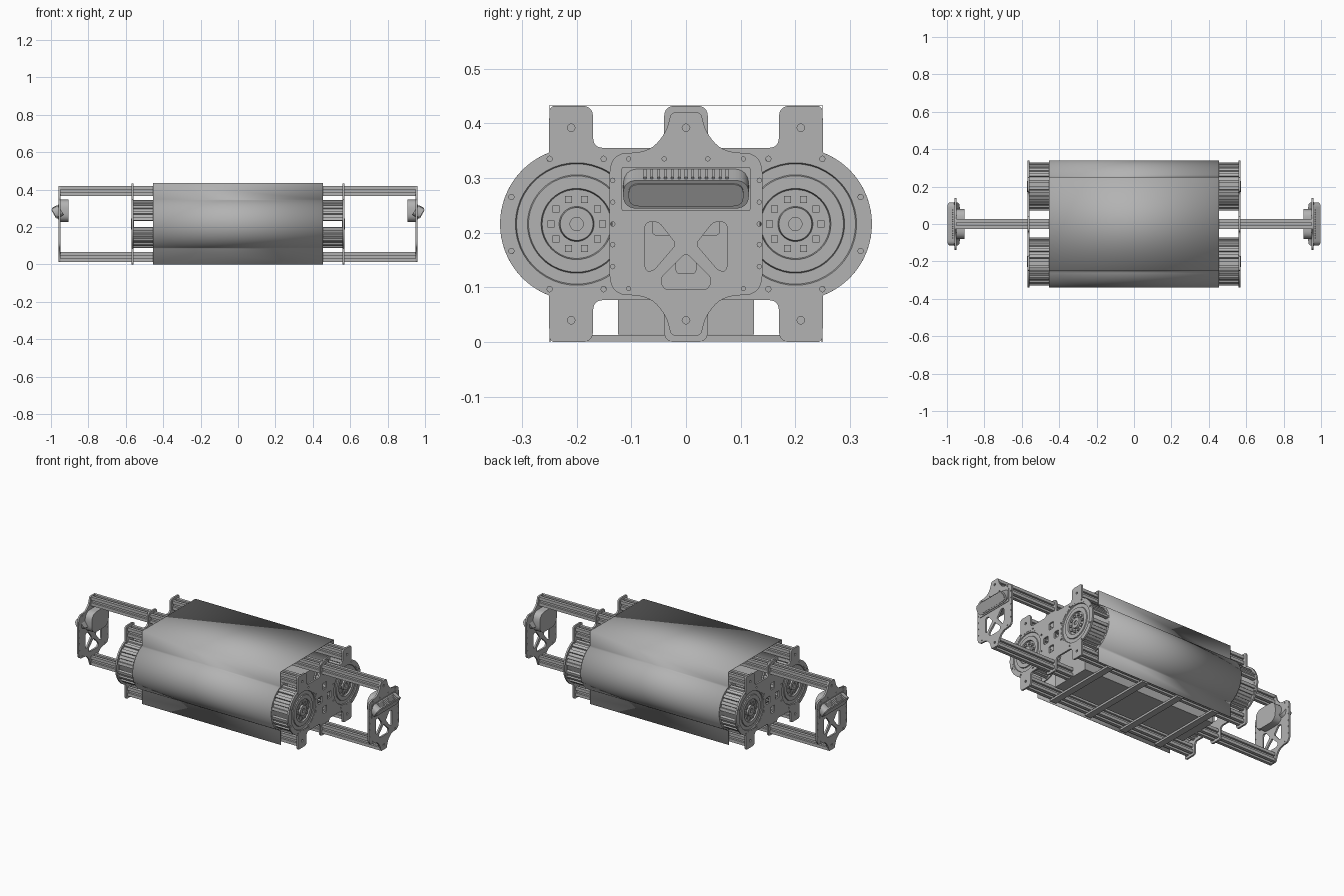
import bpy, bmesh
from math import sin, cos, pi, radians
from mathutils import Matrix, Vector

cube = bpy.data.objects.get("Cube")
if cube:
    bpy.data.objects.remove(cube, do_unlink=True)

grey = bpy.data.materials.new("metal_grey")
grey.use_nodes = True
colour = (0.45, 0.45, 0.45, 1)
grey.diffuse_color = colour
grey.node_tree.nodes["Principled BSDF"].inputs["Base Color"].default_value = colour

MID = 0.216          # height of the drum axes
DRUM_Y = 0.2         # distance of the drum axes from the centre
X_AXIS_UP = Matrix(((0, 0, 1, 0), (1, 0, 0, 0), (0, 1, 0, 0), (0, 0, 0, 1)))


def add(name, mesh, smooth=True):
    mesh.materials.clear()
    mesh.materials.append(grey)
    if smooth:
        mesh.shade_smooth()
        mesh.set_sharp_from_angle(angle=radians(30))
    obj = bpy.data.objects.new(name, mesh)
    bpy.context.collection.objects.link(obj)
    return obj


def from_bmesh(name, bm, smooth=True):
    mesh = bpy.data.meshes.new(name)
    bmesh.ops.recalc_face_normals(bm, faces=bm.faces)
    bm.to_mesh(mesh)
    bm.free()
    return add(name, mesh, smooth)


def box(name, centre, size):
    bm = bmesh.new()
    bmesh.ops.create_cube(bm, size=1)
    bmesh.ops.scale(bm, vec=size, verts=bm.verts)
    bmesh.ops.translate(bm, vec=centre, verts=bm.verts)
    return from_bmesh(name, bm, False)


def circle(y, z, r, n=16):
    return [(y + r * cos(2 * pi * i / n), z + r * sin(2 * pi * i / n)) for i in range(n)]


def arc(y, z, r, a, b, n):
    return [(y + r * cos(radians(a + (b - a) * i / n)),
             z + r * sin(radians(a + (b - a) * i / n))) for i in range(n + 1)]


def quarters(q):
    """Mirror a quarter outline in both directions to close it."""
    def flip(sy, sz):
        return [(p[0] * sy, p[1] * sz, *p[2:]) for p in q]
    return q + flip(1, -1)[::-1] + flip(-1, -1) + flip(-1, 1)[::-1]


def rounded(corners, steps=5):
    """Round each (y, z, cut) corner of an outline."""
    out = []
    for i, (y, z, cut) in enumerate(corners):
        p = Vector((y, z))
        if not cut:
            out.append((y, z))
            continue
        a = Vector(corners[i - 1][:2]) - p
        b = Vector(corners[(i + 1) % len(corners)][:2]) - p
        a = p + a.normalized() * min(cut, a.length * 0.49)
        b = p + b.normalized() * min(cut, b.length * 0.49)
        for k in range(steps + 1):
            t = k / steps
            out.append(tuple(a * (1 - t) ** 2 + p * 2 * t * (1 - t) + b * t * t))
    return out


def prism(name, loops, xa, xb, y=0, z=0):
    """Extrude outlines (the first is the outside, the rest holes) along x."""
    curve = bpy.data.curves.new(name, "CURVE")
    curve.dimensions = "2D"
    curve.fill_mode = "BOTH"
    curve.extrude = abs(xb - xa) / 2
    for loop in loops:
        spline = curve.splines.new("POLY")
        spline.points.add(len(loop) - 1)
        for point, (u, v) in zip(spline.points, loop):
            point.co = (u, v, 0, 1)
        spline.use_cyclic_u = True
    temp = bpy.data.objects.new(name, curve)
    bpy.context.collection.objects.link(temp)
    graph = bpy.context.evaluated_depsgraph_get()
    mesh = bpy.data.meshes.new_from_object(temp.evaluated_get(graph))
    bpy.data.objects.remove(temp, do_unlink=True)
    bm = bmesh.new()
    bm.from_mesh(mesh)
    bmesh.ops.remove_doubles(bm, verts=bm.verts, dist=0.00001)
    bmesh.ops.transform(bm, matrix=Matrix.Translation(((xa + xb) / 2, y, z)) @ X_AXIS_UP, verts=bm.verts)
    return from_bmesh(name, bm)


def lathe(name, profile, side, y):
    bm = bmesh.new()
    verts = [bm.verts.new((side * x, y + r, MID)) for r, x in profile]
    edges = [bm.edges.new(pair) for pair in zip(verts, verts[1:])]
    bmesh.ops.spin(bm, geom=verts + edges, cent=(0, y, MID), axis=(1, 0, 0), angle=2 * pi, steps=48)
    bmesh.ops.remove_doubles(bm, verts=bm.verts, dist=0.0001)
    return from_bmesh(name, bm)


# Folded sheet cover: flat top, skirts and half-round drum sides
half = [(0.25, 0)] + arc(DRUM_Y, MID, 0.14, -69, 69, 28) + [(0.25, 0.434)]
path = half + [(-y, z) for y, z in reversed(half)]
bm = bmesh.new()
rows = [[bm.verts.new((x, y, z)) for y, z in path] for x in (-0.455, 0.455)]
for i in range(len(path) - 1):
    bm.faces.new((rows[0][i], rows[0][i + 1], rows[1][i + 1], rows[1][i]))
cover = from_bmesh("cover", bm)
solid = cover.modifiers.new("thickness", "SOLIDIFY")
solid.thickness = 0.002

# Inner tray and the slats under it
box("inner_box", (0, 0, 0.17), (0.88, 0.248, 0.312))
for x in (-0.36, -0.12, 0.12, 0.36):
    box("bottom_slat", (x, 0, 0.007), (0.04, 0.47, 0.012))

# Slotted rails
rail = quarters([(0.008, 0.014), (0.008, 0.026), (0.026, 0.026), (0.026, 0.008), (0.014, 0.008)])
for z in (MID - 0.176, MID + 0.176):
    prism("centre_rail", [rail], -0.952, 0.952, 0, z)
    for y in (-0.21, 0.21):
        prism("outer_rail", [rail], -0.56, 0.56, y, z)

# Side plate outline with lugs and round ends
side_quarter = [(0.04, 0.216, 0.02), (0.04, 0.139, 0.02), (0.17, 0.139, 0.02),
                (0.17, 0.216, 0.02), (0.25, 0.216, 0.012)]
side_quarter += [(y, z, 0) for y, z in arc(DRUM_Y, 0, 0.14, 69, 3, 12)]
side_loops = [rounded(quarters(side_quarter))]
for y in (-DRUM_Y, DRUM_Y):
    side_loops.append(circle(y, 0, 0.119, 48))
    side_loops += [circle(u, v, 0.005, 8) for u, v in arc(y, 0, 0.129, 22.5, 337.5, 7)]
for z in (-0.176, 0.176):
    side_loops += [circle(y, z, 0.007, 12) for y in (-0.21, 0, 0.21)]
for y, z in ((0, 0.07), (0, -0.07), (0.043, 0), (-0.043, 0)):
    side_loops.append([(y + u, z + v) for u, v in
                       rounded(quarters([(0.018, 0.02, 0.006)]), 3)])

# End plate outline with crossed braces and screw holes
end_loops = [rounded(quarters([(0.027, 0.204, 0.008), (0.037, 0.165, 0.03),
                               (0.07, 0.13, 0.035), (0.14, 0.13, 0.04)]))]
window = [(0.018, -0.037, 0.008), (0.05, 0.004, 0.01), (0.075, 0.004, 0.012),
          (0.075, -0.086, 0.012), (0.06, -0.086, 0.01)]
end_loops.append(rounded(window))
end_loops.append(rounded([(-y, z, r) for y, z, r in window]))
end_loops.append(rounded([(0, -0.053, 0.008), (0.048, -0.1, 0.012), (0.04, -0.12, 0.01),
                          (-0.04, -0.12, 0.01), (-0.048, -0.1, 0.012)]))
for s in (-1, 1):
    end_loops += [circle(s * 0.134, z, 0.004, 8) for z in (-0.078, -0.038, 0, 0.04, 0.08)]
    end_loops += [circle(s * y, z, 0.004, 8) for y, z in ((0.105, 0.119), (0.04, 0.119), (0.105, -0.118))]
    end_loops.append(circle(0, s * 0.176, 0.007, 12))

# Ribbed quarter shell of a drum end
shell = []
for i in range(9):
    r = 0.13 if i % 2 == 0 else 0.122
    shell += arc(0, 0, r, 7.5 + i * 8.25 + 0.5, 7.5 + (i + 1) * 8.25 - 0.5, 2)
shell += arc(0, 0, 0.112, 82, 8, 12)

wheel = [(0, 0.557), (0.119, 0.557), (0.119, 0.569), (0.112, 0.569), (0.11, 0.564), (0.09, 0.564),
         (0.088, 0.569), (0.065, 0.569), (0.063, 0.56), (0.032, 0.56), (0.03, 0.571),
         (0.012, 0.571), (0.012, 0.565), (0, 0.565)]
head = rounded(quarters([(0.115, 0.03, 0.028)]), 6)
lens = rounded(quarters([(0.105, 0.023, 0.02)]), 6)

for s in (-1, 1):
    prism("side_plate", side_loops, s * 0.56, s * 0.57, 0, MID)
    prism("end_plate", end_loops, s * 0.949, s * 0.959, 0, MID)

    for y in (-DRUM_Y, DRUM_Y):
        prism("drum_bulkhead", [circle(0, 0, 0.137, 48)], s * 0.445, s * 0.453, y, MID)
        lathe("wheel", wheel, s, y)
        for k in range(4):
            c, d = cos(k * pi / 2), sin(k * pi / 2)
            turned = [(u * c - v * d, u * d + v * c) for u, v in shell]
            prism("drum_end_rib_shell", [turned], s * 0.45, s * 0.56, y, MID)
        for u, v in circle(y, MID, 0.047, 10):
            box("wheel_stud", (s * 0.563, u, v), (0.01, 0.013, 0.013))

    # Lamp: housing behind the end plate, mounting frame, tilted head
    prism("lamp_housing", [rounded(quarters([(0.08, 0.06, 0.05)]), 8)], s * 0.905, s * 0.95, 0, 0.286)
    prism("lamp_frame", [rounded(quarters([(0.118, 0.04, 0.004)]), 2)], s * 0.958, s * 0.962, 0, 0.28)
    tilt = Matrix.Translation((s * 0.9655, 0, 0.28)) @ Matrix.Rotation(s * radians(30), 4, "Y")
    parts = [prism("lamp_head", [head], s * -0.022, s * 0.02),
             prism("lamp_lens", [lens], s * 0.02, s * 0.0235)]
    parts += [box("lamp_fin", (0, -0.075 + 0.0125 * i, 0.031), (0.03, 0.005, 0.005)) for i in range(13)]
    for part in parts:
        part.data.transform(tilt)
